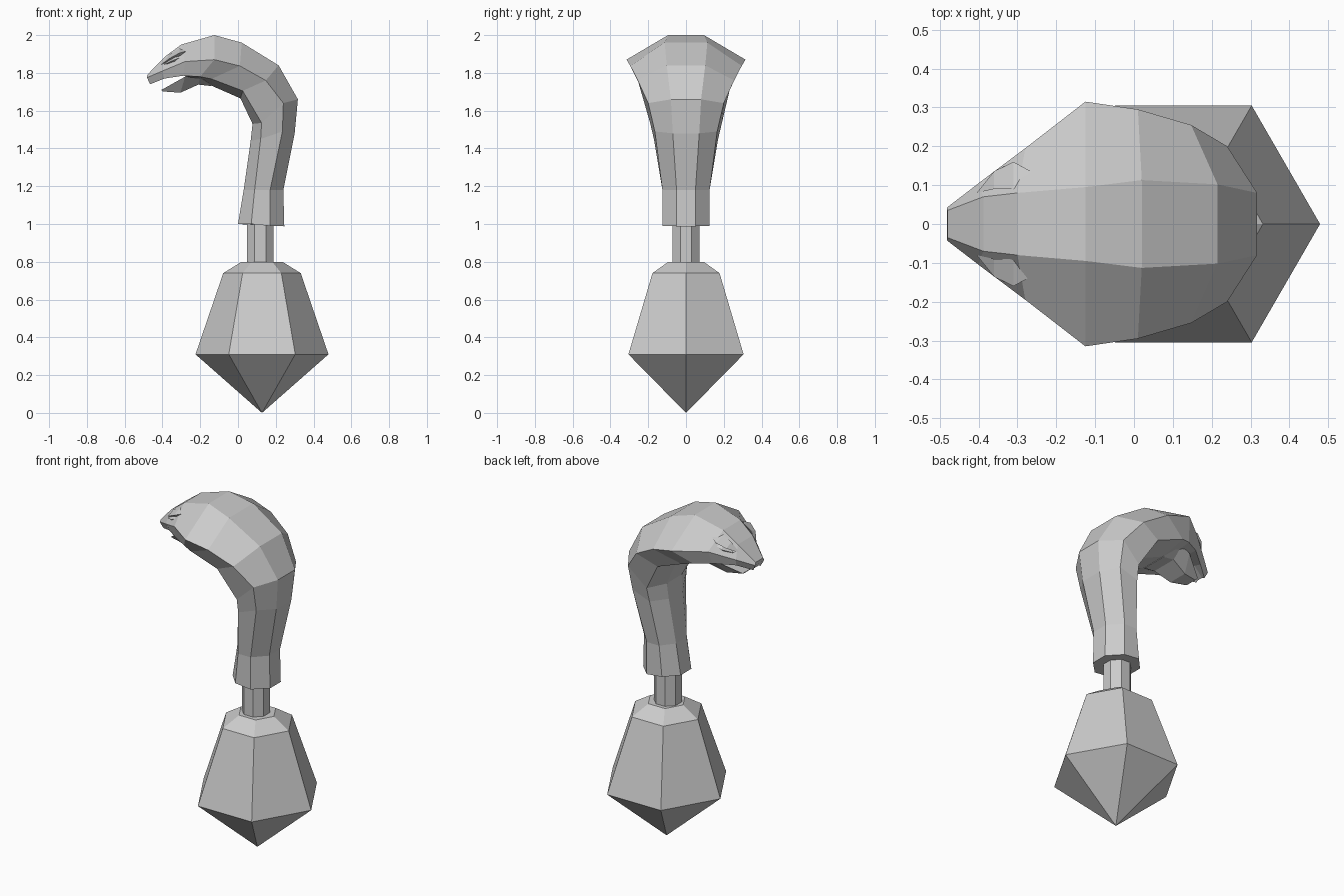
import bpy
import bmesh
import math

cube = bpy.data.objects.get("Cube")
if cube:
    bpy.data.objects.remove(cube)

grey = bpy.data.materials.new("plain grey")
grey.use_nodes = True
shade = (0.6, 0.6, 0.6, 1)
grey.diffuse_color = shade
grey.node_tree.nodes["Principled BSDF"].inputs["Base Color"].default_value = shade


def loft(name, rings):
    """Skin closed rings of equal size; a one-point ring makes a tip."""
    bm = bmesh.new()
    loops = [[bm.verts.new(p) for p in ring] for ring in rings]
    for a, b in zip(loops, loops[1:]):
        n = max(len(a), len(b))
        for i in range(n):
            j = (i + 1) % n
            if len(a) == 1:
                bm.faces.new((a[0], b[j], b[i]))
            elif len(b) == 1:
                bm.faces.new((a[i], a[j], b[0]))
            else:
                bm.faces.new((a[i], a[j], b[j], b[i]))
    for loop in (loops[0], loops[-1]):
        if len(loop) > 2:
            bm.faces.new(loop)
    bmesh.ops.recalc_face_normals(bm, faces=bm.faces)
    mesh = bpy.data.meshes.new(name)
    bm.to_mesh(mesh)
    bm.free()
    mesh.materials.append(grey)
    obj = bpy.data.objects.new(name, mesh)
    bpy.context.collection.objects.link(obj)
    return obj


def polygon(x, z, radius, sides, turn=0.0):
    if radius == 0:
        return [(x, 0, z)]
    angles = [math.tau * (i + turn) / sides for i in range(sides)]
    return [(x + radius * math.cos(a), radius * math.sin(a), z) for a in angles]


def mirrored(half):
    """Close a half ring of (x, z, y) points across the middle plane."""
    left = [(x, y, z) for x, z, y in half]
    return left + [(x, -y, z) for x, y, z in reversed(left)]


# Faceted pommel gem
gem = [(0, 0), (0.31, 0.352), (0.74, 0.205), (0.80, 0.108)]
loft("pommel_gem", [polygon(0.127, z, r, 6) for z, r in gem])

# Short octagonal shaft
loft("shaft", [polygon(0.118, z, 0.077, 8, 0.5) for z in (0.78, 1.01)])

# Neck, hood and upper head: outer, wide, lower and inner points of each ring
body = [
    [(.245, .988, .05), (.17, .99, .125), (.07, 1.0, .125), (0, 1.0, .05)],
    [(.24, 1.18, .05), (.17, 1.18, .125), (.088, 1.18, .125), (.03, 1.18, .05)],
    [(.30, 1.48, .07), (.235, 1.49, .165), (.12, 1.45, .17), (.067, 1.44, .065)],
    [(.317, 1.66, .08), (.24, 1.64, .2), (.125, 1.535, .19), (.077, 1.53, .07)],
    [(.215, 1.84, .102), (.147, 1.76, .255), (.025, 1.705, .23), (.013, 1.665, .08)],
    [(.02, 1.96, .113), (.01, 1.837, .295), (-.14, 1.768, .24), (-.135, 1.73, .08)],
    [(-.125, 2.0, .095), (-.125, 1.87, .315), (-.2, 1.78, .22), (-.2, 1.765, .08)],
    [(-.3, 1.95, .08), (-.28, 1.86, .195), (-.29, 1.785, .17), (-.29, 1.79, .06)],
    [(-.388, 1.885, .07), (-.40, 1.81, .105), (-.39, 1.77, .09), (-.39, 1.785, .04)],
    [(-.48, 1.79, .035), (-.482, 1.775, .042), (-.465, 1.74, .033), (-.46, 1.745, .02)],
]
loft("hooded_neck_and_head", [mirrored(half) for half in body])

# Open lower jaw
jaw = [
    [(-.14, 1.775, .16), (-.14, 1.73, .08)],
    [(-.20, 1.785, .16), (-.21, 1.738, .08)],
    [(-.28, 1.78, .13), (-.305, 1.695, .06)],
    [(-.405, 1.71, .05), (-.40, 1.702, .035)],
]
loft("lower_jaw", [mirrored(half) for half in jaw])

# Angular brows over wedge-shaped eyes
for side, word in ((1, "left"), (-1, "right")):
    brow = [
        [(-.405, .08, 1.845)],
        [(-.36, .09, 1.90), (-.36, .136, 1.878), (-.35, .10, 1.86)],
        [(-.31, .09, 1.93), (-.31, .16, 1.905), (-.30, .12, 1.88)],
        [(-.255, .13, 1.92)],
    ]
    eye = [
        [(-.39, .10, 1.845)],
        [(-.335, .12, 1.895), (-.335, .15, 1.87), (-.335, .13, 1.855)],
        [(-.28, .14, 1.89)],
    ]
    for part, rings in (("brow", brow), ("eye", eye)):
        flipped = [[(x, y * side, z) for x, y, z in ring] for ring in rings]
        loft(word + "_" + part, flipped)
